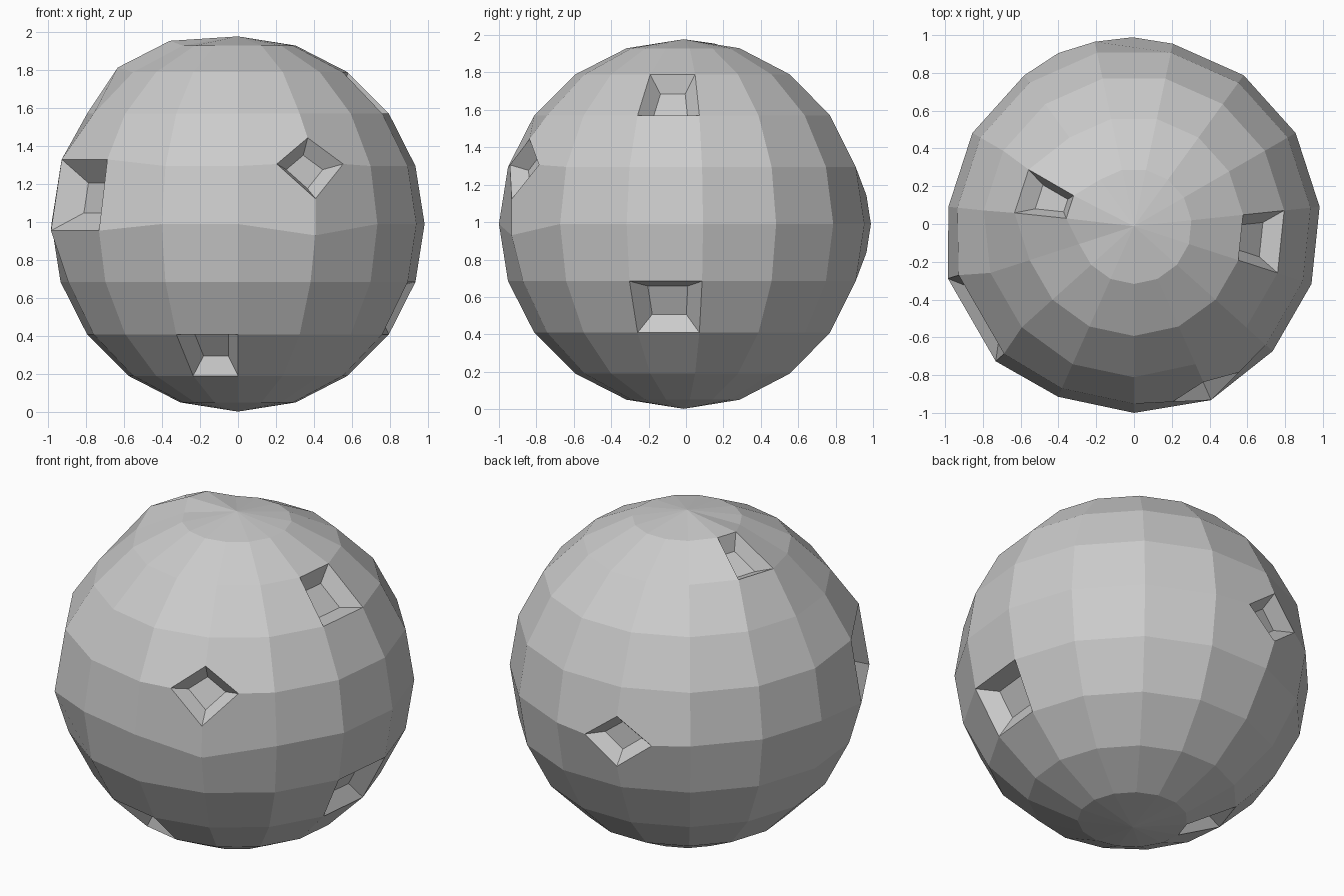
import bpy, bmesh
from math import radians, sin, cos, pi
from mathutils import Vector, Matrix

cube = bpy.data.objects.get("Cube")
if cube:
    bpy.data.objects.remove(cube, do_unlink=True)

RADIUS = 0.988
STEP = pi / 10          # angle between rings


def on_ball(azimuth, ring):
    """Point on the ball; ring counts down from the top pole."""
    a, t = radians(azimuth), ring * STEP
    return RADIUS * Vector((sin(t) * cos(a), sin(t) * sin(a), cos(t)))


def dent(bm, face, size, depth):
    """Inset a face and push the floor inwards."""
    centre, normal = face.calc_center_median(), face.normal.copy()
    bmesh.ops.inset_individual(bm, faces=[face], thickness=0.0, depth=0.0)
    for v in face.verts:
        v.co = centre + (v.co - centre) * size - normal * depth


def nearest_vert(bm, point):
    return min(bm.verts, key=lambda v: (v.co - point).length)


def square_crater(bm, azimuth, ring, grow=1.0, shift=(0, 0, 0), size=0.55, depth=0.08):
    point = on_ball(azimuth, ring)
    face = min(bm.faces, key=lambda f: (f.calc_center_median() - point).length)
    centre = face.calc_center_median()
    for v in face.verts:
        v.co = centre + (v.co - centre) * grow + Vector(shift)
    face.normal_update()
    dent(bm, face, size, depth)


def diamond_crater(bm, azimuth, ring, rise=0.035):
    point = on_ball(azimuth, ring)
    vert = nearest_vert(bm, point)
    bmesh.ops.bevel(bm, geom=[vert], offset=50, offset_type='PERCENT',
                    segments=1, profile=0.5, affect='VERTICES')
    bm.normal_update()
    face = min(bm.faces, key=lambda f: (f.calc_center_median() - point).length)
    for v in face.verts:
        v.co += face.normal * rise
    dent(bm, face, 0.55, 0.08)


# Faceted ball
bm = bmesh.new()
bmesh.ops.create_uvsphere(bm, u_segments=15, v_segments=10, radius=RADIUS,
                          matrix=Matrix.Rotation(pi, 4, 'Z'))
bm.normal_update()

# Square craters
for azimuth, ring in ((-6, 2.5), (-6, 6.5), (258, 7.5), (162, 8.5)):
    square_crater(bm, azimuth, ring)
square_crater(bm, 210, 4.5, grow=1.23, shift=(-0.017, -0.01, 0), size=0.42, depth=0.1)
square_crater(bm, 162, 1.5, shift=(-0.055, 0.01, 0.025))

# Diamond craters, the front one with a sagging lower lip
nearest_vert(bm, on_ball(-66, 5)).co += Vector((0.005, -0.018, -0.06))
diamond_crater(bm, -66, 4)
diamond_crater(bm, 102, 5)

bmesh.ops.translate(bm, verts=bm.verts, vec=(0, -0.012, 0.99))
bm.normal_update()
mesh = bpy.data.meshes.new("cratered_ball")
bm.to_mesh(mesh)
bm.free()
ball = bpy.data.objects.new("cratered_ball", mesh)
bpy.context.scene.collection.objects.link(ball)

# Plain grey stone
stone = bpy.data.materials.new("grey_stone")
stone.use_nodes = True
colour = (0.6, 0.6, 0.6, 1)
stone.diffuse_color = colour
stone.node_tree.nodes["Principled BSDF"].inputs["Base Color"].default_value = colour
mesh.materials.append(stone)
